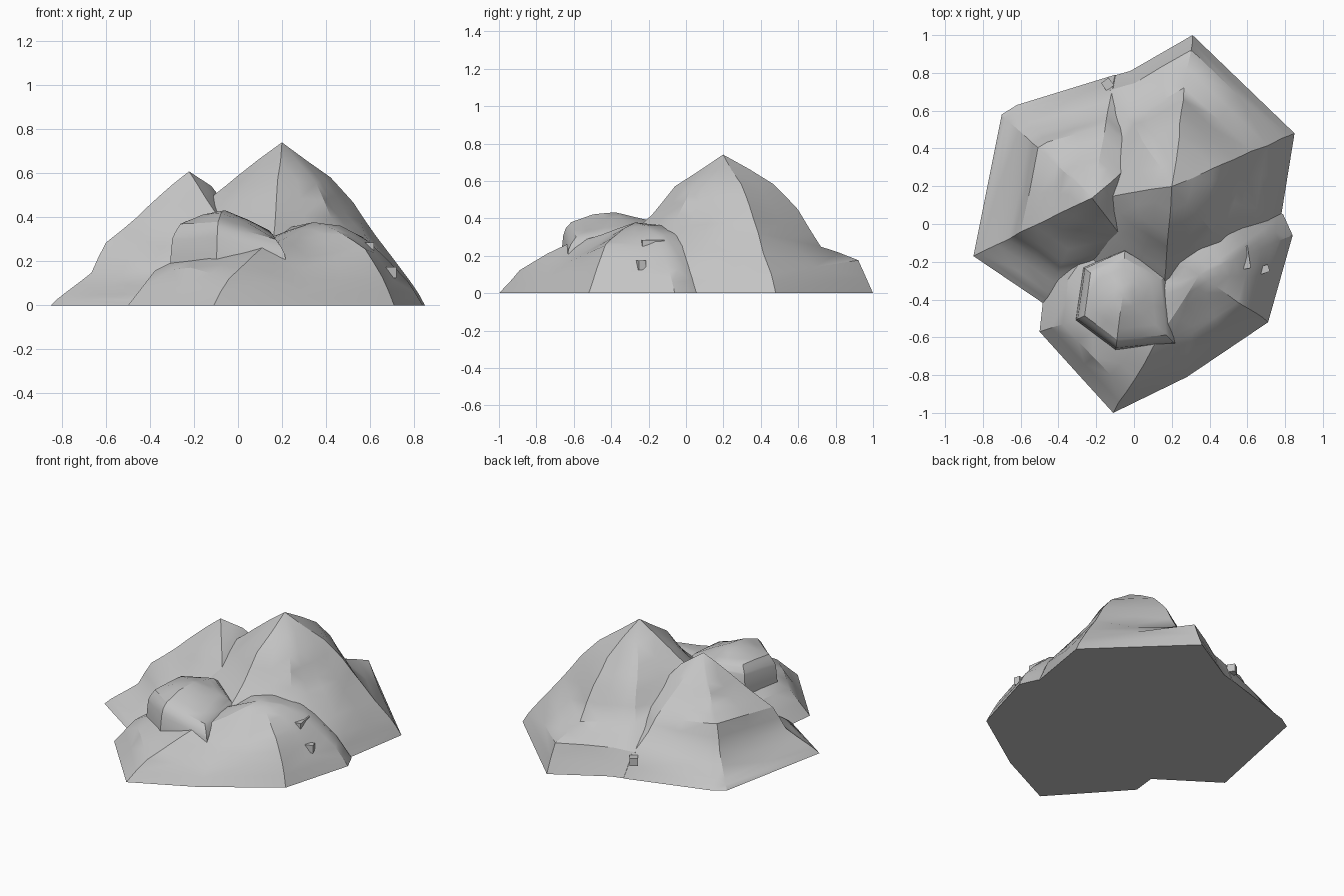
import bpy, bmesh
from mathutils import Matrix, Vector, noise

cube = bpy.data.objects.get("Cube")
if cube:
    bpy.data.objects.remove(cube, do_unlink=True)

# One grey stone colour for everything
stone = bpy.data.materials.new("grey_stone")
stone.use_nodes = True
GREY = (0.55, 0.55, 0.55, 1.0)
stone.diffuse_color = GREY
shader = stone.node_tree.nodes["Principled BSDF"]
shader.inputs["Base Color"].default_value = GREY
shader.inputs["Roughness"].default_value = 0.9


def finish(name, bm):
    """Turn a bmesh into a shaded stone object."""
    bmesh.ops.recalc_face_normals(bm, faces=bm.faces)
    mesh = bpy.data.meshes.new(name)
    bm.to_mesh(mesh)
    bm.free()
    mesh.materials.append(stone)
    obj = bpy.data.objects.new(name, mesh)
    bpy.context.collection.objects.link(obj)
    bpy.ops.object.select_all(action='DESELECT')
    obj.select_set(True)
    bpy.context.view_layer.objects.active = obj
    bpy.ops.object.shade_smooth_by_angle(angle=0.5)


def rock(name, apex, steps, ridges, floor=0.0, rough=0.01):
    """Loft a rock whose ridges climb from the base corners to the apex.

    Each ridge is (x, y, heights); heights belong to the fractions in steps.
    """
    bm = bmesh.new()
    top = Vector(apex)
    rings = []
    for level, t in enumerate((0.0, *steps)):
        ring = []
        for x, y, heights in ridges:
            p = Vector((x, y, 0)).lerp(top, t)
            p.z = heights[level - 1] if level else floor
            ring.append(bm.verts.new(p))
        rings.append(ring)
    peak = bm.verts.new(top)
    count = len(ridges)
    bm.faces.new(rings[0])
    for i in range(count):
        j = (i + 1) % count
        for low, high in zip(rings, rings[1:]):
            bm.faces.new((low[i], low[j], high[j], high[i]))
        bm.faces.new((rings[-1][i], rings[-1][j], peak))

    # Break the faces up a little and weather them, keeping corners in place
    corners = set(bm.verts)
    sides = [e for e in bm.edges if max(v.co.z for v in e.verts) > floor + 0.01]
    bmesh.ops.subdivide_edges(bm, edges=sides, cuts=1, use_grid_fill=True)
    for v in bm.verts:
        if v not in corners and v.co.z > floor + 0.02:
            v.co += noise.noise_vector(v.co * 5) * rough
    bmesh.ops.triangulate(bm, faces=[f for f in bm.faces if len(f.verts) > 3])
    finish(name, bm)


# Tall central peak
rock("main_peak", (0.2, 0.2, 0.74), (0.1, 0.35, 0.5, 0.66), [
    (0.31, 1.0, (0.18, 0.25, 0.45, 0.58)),
    (-0.02, 0.81, (0.16, 0.26, 0.42, 0.54)),
    (-0.16, 0.77, (0.15, 0.26, 0.42, 0.54)),
    (-0.4, 0.1, (0.2, 0.44, 0.51, 0.59)),
    (-0.3, -0.3, (0.15, 0.32, 0.42, 0.54)),
    (0.14, -0.56, (0.1, 0.31, 0.42, 0.57)),
    (0.65, -0.3, (0.08, 0.28, 0.4, 0.56)),
    (0.78, 0.05, (0.14, 0.32, 0.42, 0.58)),
    (0.85, 0.48, (0.1, 0.32, 0.47, 0.58)),
])

# Lower peak beside it
rock("side_peak", (-0.22, 0.14, 0.61), (0.1, 0.3, 0.4, 0.62, 0.78), [
    (-0.85, -0.17, (0.05, 0.15, 0.29, 0.4, 0.5)),
    (-0.7, 0.58, (0.05, 0.17, 0.32, 0.38, 0.48)),
    (-0.62, 0.63, (0.06, 0.17, 0.32, 0.38, 0.48)),
    (-0.1, 0.79, (0.14, 0.24, 0.31, 0.42, 0.5)),
    (0.2, 0.5, (0.14, 0.24, 0.34, 0.46, 0.54)),
    (0.1, -0.3, (0.12, 0.22, 0.3, 0.42, 0.5)),
    (-0.48, -0.42, (0.05, 0.13, 0.2, 0.33, 0.45)),
])

# Broad mound at the front
rock("front_mound", (0.34, -0.27, 0.38), (0.15, 0.35, 0.5, 0.75), [
    (-0.5, -0.57, (0.16, 0.24, 0.26, 0.3)),
    (-0.31, -0.78, (0.17, 0.24, 0.27, 0.31)),
    (-0.11, -1.0, (0.12, 0.21, 0.26, 0.31)),
    (0.28, -0.81, (0.09, 0.17, 0.22, 0.31)),
    (0.71, -0.52, (0.13, 0.25, 0.29, 0.35)),
    (0.84, -0.06, (0.11, 0.22, 0.29, 0.36)),
    (0.79, 0.05, (0.13, 0.24, 0.31, 0.36)),
    (0.3, 0.4, (0.2, 0.3, 0.33, 0.36)),
    (-0.2, 0.1, (0.2, 0.28, 0.32, 0.35)),
    (-0.47, -0.3, (0.17, 0.23, 0.25, 0.29)),
])

# Steep boulder resting on the mound
rock("front_boulder", (-0.06, -0.38, 0.43), (0.05, 0.1, 0.2, 0.6), [
    (-0.31, -0.51, (0.3, 0.33, 0.37, 0.41)),
    (-0.1, -0.67, (0.31, 0.35, 0.38, 0.42)),
    (0.23, -0.64, (0.23, 0.26, 0.3, 0.37)),
    (0.19, -0.27, (0.29, 0.31, 0.34, 0.39)),
    (-0.05, -0.13, (0.36, 0.37, 0.39, 0.41)),
    (-0.27, -0.23, (0.33, 0.35, 0.38, 0.41)),
], floor=0.15, rough=0.006)

# Small angular stones half sunk into the slopes
chips = {
    "back_chip": ((-0.14, 0.74, 0.11), (0.05, 0.05, 0.05), 0.6),
    "side_chip": ((0.69, -0.24, 0.15), (0.05, 0.04, 0.05), 0.3),
    "ledge_block": ((0.57, -0.18, 0.26), (0.08, 0.12, 0.05), 0.15),
}
for name, (spot, size, turn) in chips.items():
    bm = bmesh.new()
    place = Matrix.LocRotScale(Vector(spot), Matrix.Rotation(turn, 3, 'Z'), Vector(size))
    bmesh.ops.create_cube(bm, size=1.0, matrix=place)
    finish(name, bm)
